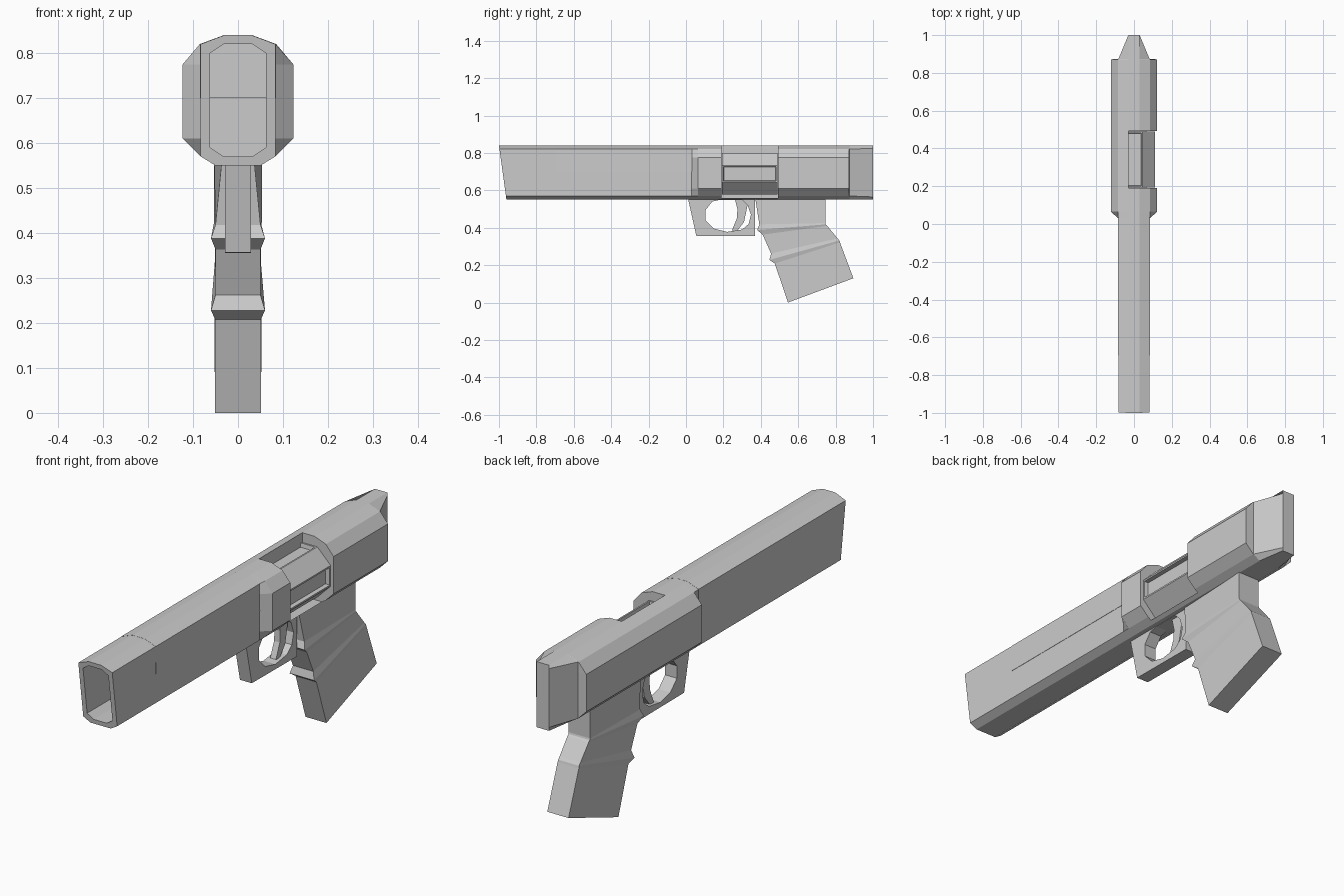
import bpy, bmesh, math
from mathutils import Matrix, Vector

if "Cube" in bpy.data.objects:
    bpy.data.objects.remove(bpy.data.objects["Cube"])


def finish(name, bm):
    bmesh.ops.recalc_face_normals(bm, faces=bm.faces)
    me = bpy.data.meshes.new(name)
    bm.to_mesh(me)
    bm.free()
    ob = bpy.data.objects.new(name, me)
    bpy.context.collection.objects.link(ob)
    return ob


def loft(name, rings):
    """Skin a list of equally long point rings and cap both ends."""
    bm = bmesh.new()
    vs = [[bm.verts.new(p) for p in r] for r in rings]
    n = len(rings[0])
    for a, b in zip(vs, vs[1:]):
        for i in range(n):
            j = (i + 1) % n
            bm.faces.new((a[i], a[j], b[j], b[i]))
    bm.faces.new(vs[0])
    bm.faces.new(vs[-1])
    return finish(name, bm)


def section(half, y, slant=0.0):
    """Mirror a right-hand half profile of (x, z) into a ring at depth y."""
    pts = half + [(-x, z) for x, z in reversed(half)]
    return [(x, y + slant * (0.84 - z) / 0.29, z) for x, z in pts]


def plate(name, outline, hw):
    """Extrude a side outline of (y, z) to the width -hw..hw."""
    return loft(name, [[(x, y, z) for y, z in outline] for x in (-hw, hw)])


def cut(ob, cutter):
    m = ob.modifiers.new("cut", 'BOOLEAN')
    m.object = cutter
    m.solver = 'EXACT'
    bpy.context.view_layer.update()
    dg = bpy.context.evaluated_depsgraph_get()
    me = bpy.data.meshes.new_from_object(ob.evaluated_get(dg))
    ob.modifiers.clear()
    ob.data = me
    bpy.data.objects.remove(cutter)


# Barrel and receiver in one lofted body
barrel = [(.03, .84), (.083, .82), (.083, .775), (.083, .61), (.083, .57), (.05, .55)]
receiver = [(.03, .84), (.085, .82), (.123, .775), (.123, .61), (.083, .57), (.05, .55)]
tail = [(.03, .84), (.03, .825), (.03, .775), (.03, .61), (.03, .565), (.03, .55)]
body = loft("barrel_and_receiver", [
    section(barrel, -1, .04), section(barrel, .03), section(receiver, .065),
    section(receiver, .872), section(barrel, .873), section(tail, 1)])

# Muzzle opening
bore = [(.032, .82), (.062, .80), (.062, .59), (.032, .57)]
cut(body, loft("bore_cutter", [section(bore, -1.1), section(bore, -.69)]))

# Window for the cylinder, open to the top and right
window = [(-.03, .56), (.2, .56), (.2, .9), (-.03, .9)]
cut(body, loft("window_cutter", [[(x, y, z) for x, z in window] for y in (.19, .492)]))

# Slightly raised upper slide that makes the panel seam
slide = [(.03, .8405), (.084, .8205), (.0845, .70)]
loft("upper_slide", [section(slide, -.695), section(slide, .032)])

# Eight-sided cylinder with four fluted faces
bm = bmesh.new()
bmesh.ops.create_cone(bm, cap_ends=True, segments=8, radius1=.12, radius2=.12, depth=.296)
bmesh.ops.transform(bm, verts=bm.verts, matrix=Matrix.Translation((0, .341, .688))
                    @ Matrix.Rotation(math.pi / 2, 4, 'X')
                    @ Matrix.Rotation(math.pi / 8, 4, 'Z'))
bm.normal_update()
flutes = [f for f in bm.faces if abs(f.normal.y) < .1
          and max(abs(f.normal.x), abs(f.normal.z)) > .95]
for f in flutes:
    bmesh.ops.inset_region(bm, faces=[f], thickness=.01)
    d = f.normal.copy()
    inner = bmesh.ops.inset_region(bm, faces=[f], thickness=.004)
    bmesh.ops.translate(bm, verts=f.verts, vec=-d * .018)
finish("cylinder", bm)

# Trigger guard with a rounded finger hole
guard = plate("trigger_guard", [(.01, .56), (.055, .357), (.37, .355), (.37, .56)], .029)
hole = [(.105, .495), (.14, .54), (.18, .549), (.30, .549), (.33, .52), (.347, .47),
        (.335, .42), (.30, .39), (.22, .378), (.15, .395), (.105, .44)]
cut(guard, plate("hole_cutter", hole, .1))

# Trigger
plate("trigger", [(.26, .56), (.275, .50), (.272, .45), (.245, .385), (.27, .38),
                  (.31, .43), (.325, .50), (.335, .56)], .014)

# Grip: rows of front (y, z, half width) and back (y, z, half width), ridges swell
rows = [(.37, .56, .036, .745, .56, .053), (.392, .418, .05, .745, .425, .053),
        (.380, .388, .06, .747, .418, .052), (.41, .363, .05, .755, .41, .052),
        (.455, .262, .05, .81, .343, .051), (.446, .228, .06, .82, .332, .051),
        (.475, .208, .051, .823, .322, .052), (.545, 0, .051, .895, .13, .052)]
loft("grip", [[(-a, y, z), (a, y, z), (b, v, w), (-b, v, w)]
              for y, z, a, v, w, b in rows])
